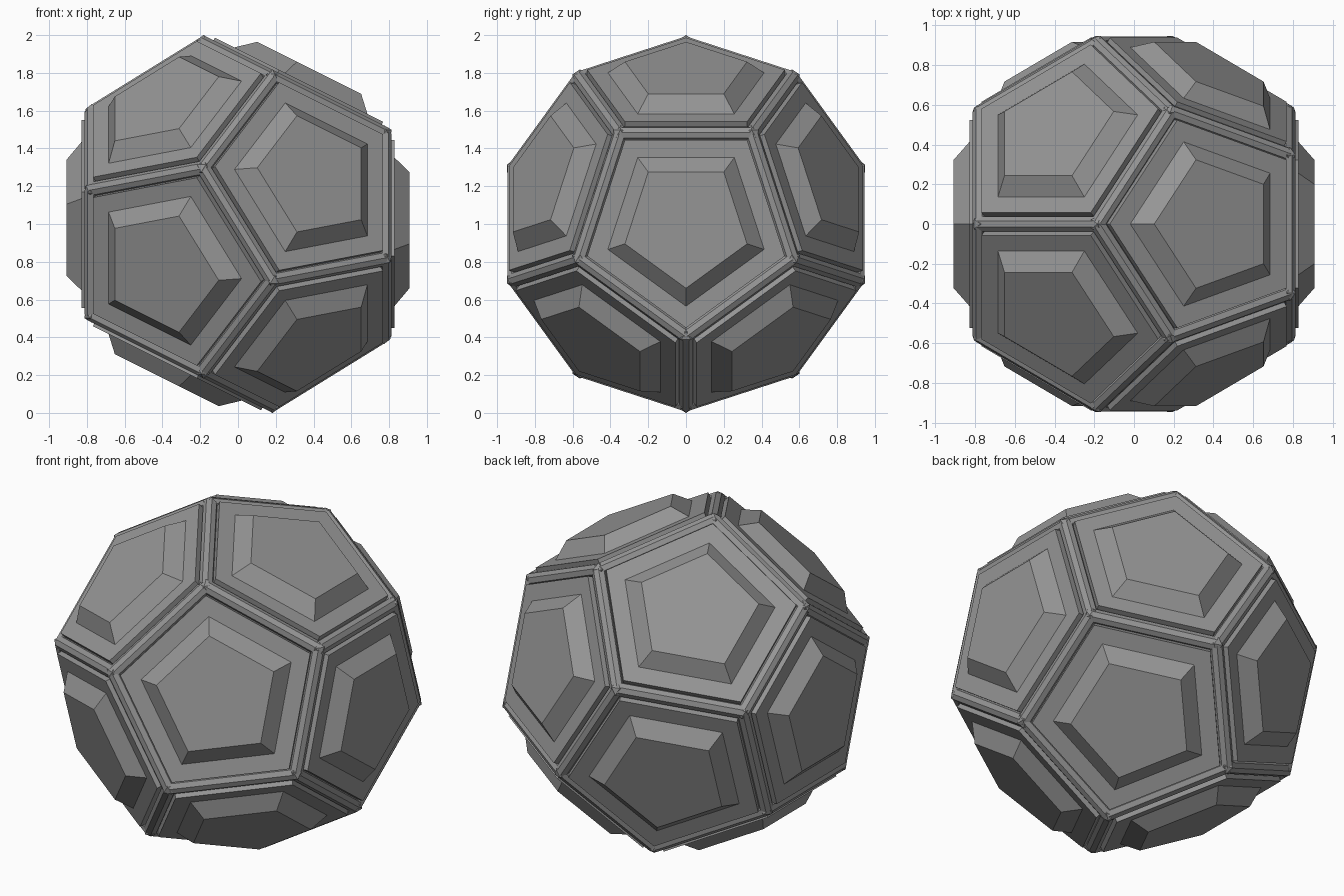
import bpy, bmesh
from math import sin, cos, pi, sqrt
from mathutils import Vector, Matrix

if "Cube" in bpy.data.objects:
    bpy.data.objects.remove(bpy.data.objects["Cube"])

R = 0.972                      # circumradius of the frame
CENTRE = Vector((0, 0, 1))

grey = bpy.data.materials.new("dark_grey")
grey.diffuse_color = (0.3, 0.3, 0.3, 1)
grey.use_nodes = True
grey.node_tree.nodes["Principled BSDF"].inputs["Base Color"].default_value = grey.diffuse_color

# Dodecahedron corners: one face looks along +x, one corner of it points down
corners = []
for k in range(5):
    a = 2 * pi * k / 5
    d = Vector((0, sin(a), -cos(a)))
    for x, r in ((0.7947, 0.6071), (0.1876, 0.9822)):
        v = (Vector((x, 0, 0)) + d * r) * R
        corners += [v, -v]

# Face normals are the icosahedron directions
normals = [Vector((1, 0, 0)), Vector((-1, 0, 0))]
for k in range(5):
    a = 2 * pi * k / 5
    n = Vector((1, 2 * sin(a + pi), -2 * cos(a + pi))) / sqrt(5)
    normals += [n, -n]

edge_len = 0.7136 * R
edges = [(a, b) for i, a in enumerate(corners) for b in corners[i + 1:]
         if abs((a - b).length - edge_len) < 0.05]


def finish(bm, name):
    bmesh.ops.recalc_face_normals(bm, faces=bm.faces[:])
    me = bpy.data.meshes.new(name)
    bm.to_mesh(me)
    bm.free()
    me.materials.append(grey)
    ob = bpy.data.objects.new(name, me)
    ob.location = CENTRE
    bpy.context.collection.objects.link(ob)


def loft(bm, rings):
    """Closed solid through a stack of rings."""
    vs = [[bm.verts.new(p) for p in ring] for ring in rings]
    n = len(vs[0])
    for lo, hi in zip(vs, vs[1:]):
        for i in range(n):
            j = (i + 1) % n
            bm.faces.new((lo[i], lo[j], hi[j], hi[i]))
    bm.faces.new(vs[0][::-1])
    bm.faces.new(vs[-1])


def pentagon(n, radius, height):
    """Pentagon on face n, aligned with the frame corners."""
    face = sorted(corners, key=lambda c: -c.dot(n))[:5]
    u = (face[0] - n * face[0].dot(n)).normalized()
    w = n.cross(u)
    return [n * height + radius * (u * cos(t) + w * sin(t))
            for t in (2 * pi * k / 5 for k in range(5))]


# Inner core
bm = bmesh.new()
for v in corners:
    bm.verts.new(v * 0.99)
bmesh.ops.convex_hull(bm, input=bm.verts[:])
bmesh.ops.dissolve_limit(bm, angle_limit=0.02, verts=bm.verts[:], edges=bm.edges[:])
finish(bm, "core")

# Eight-sided frame beams, flat side outward
bm = bmesh.new()
for a, b in edges:
    out = (a + b).normalized()
    side = (b - a).normalized().cross(out)
    offs = [0.04 * (out * sin(t) + side * cos(t))
            for t in ((k + 0.5) * pi / 4 for k in range(8))]
    loft(bm, [[a + o for o in offs], [b + o for o in offs]])
finish(bm, "frame_beams")

# Corner joints
bm = bmesh.new()
for v in corners:
    bmesh.ops.create_icosphere(bm, subdivisions=1, radius=0.046,
                               matrix=Matrix.Translation(v))
finish(bm, "corner_joints")

# Face panels and the raised tapered plates on them
panels, plates = bmesh.new(), bmesh.new()
for n in normals:
    loft(panels, [pentagon(n, 0.55, 0.74), pentagon(n, 0.55, 0.828)])
    loft(plates, [pentagon(n, 0.435, 0.80), pentagon(n, 0.435, 0.828), pentagon(n, 0.34, 0.908)])
finish(panels, "face_panels")
finish(plates, "raised_plates")
